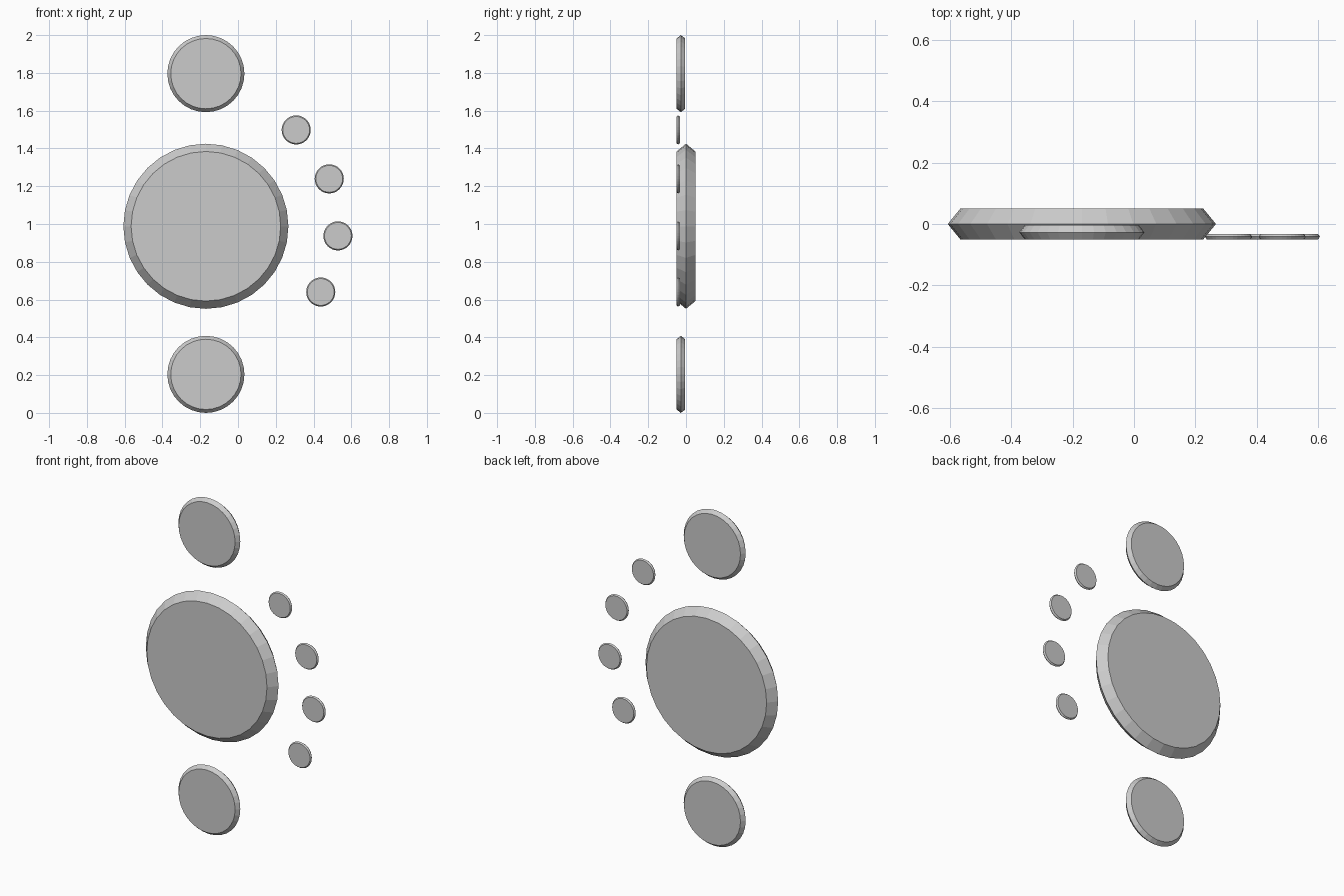
import bpy
import bmesh
from math import cos, sin, tau

if "Cube" in bpy.data.objects:
    bpy.data.objects.remove(bpy.data.objects["Cube"])


def bevelled_disc(name, x, z, rim, face, front, back, sides=32):
    """Upright disc: two flat faces joined by a V-shaped rim."""
    bm = bmesh.new()
    profile = [(front, face), ((front + back) / 2, rim), (back, face)]
    rings = [[bm.verts.new((r * cos(tau * i / sides), y, r * sin(tau * i / sides)))
              for i in range(sides)] for y, r in profile]
    for a, b in zip(rings, rings[1:]):
        for i in range(sides):
            j = (i + 1) % sides
            bm.faces.new((a[i], a[j], b[j], b[i]))
    bm.faces.new(rings[0])
    bm.faces.new(rings[-1])
    bmesh.ops.recalc_face_normals(bm, faces=bm.faces)
    mesh = bpy.data.meshes.new(name)
    bm.to_mesh(mesh)
    bm.free()
    obj = bpy.data.objects.new(name, mesh)
    obj.location = (x, 0, z)
    bpy.context.collection.objects.link(obj)
    return obj


FRONT = -0.05   # all front faces share one plane
AXIS = -0.17    # vertical line through the three larger discs

# Large central disc
bevelled_disc("main_disc", AXIS, 0.988, 0.437, 0.396, FRONT, 0.05)

# Medium discs above and below
for name, z in (("upper_disc", 1.796), ("lower_disc", 0.204)):
    bevelled_disc(name, AXIS, z, 0.204, 0.186, FRONT, -0.004)

# Arc of small buttons on the right
buttons = [(0.308, 1.498), (0.483, 1.239), (0.529, 0.937), (0.438, 0.640)]
for n, (x, z) in enumerate(buttons, 1):
    bevelled_disc(f"small_button_{n}", x, z, 0.077, 0.071, FRONT, -0.033)
